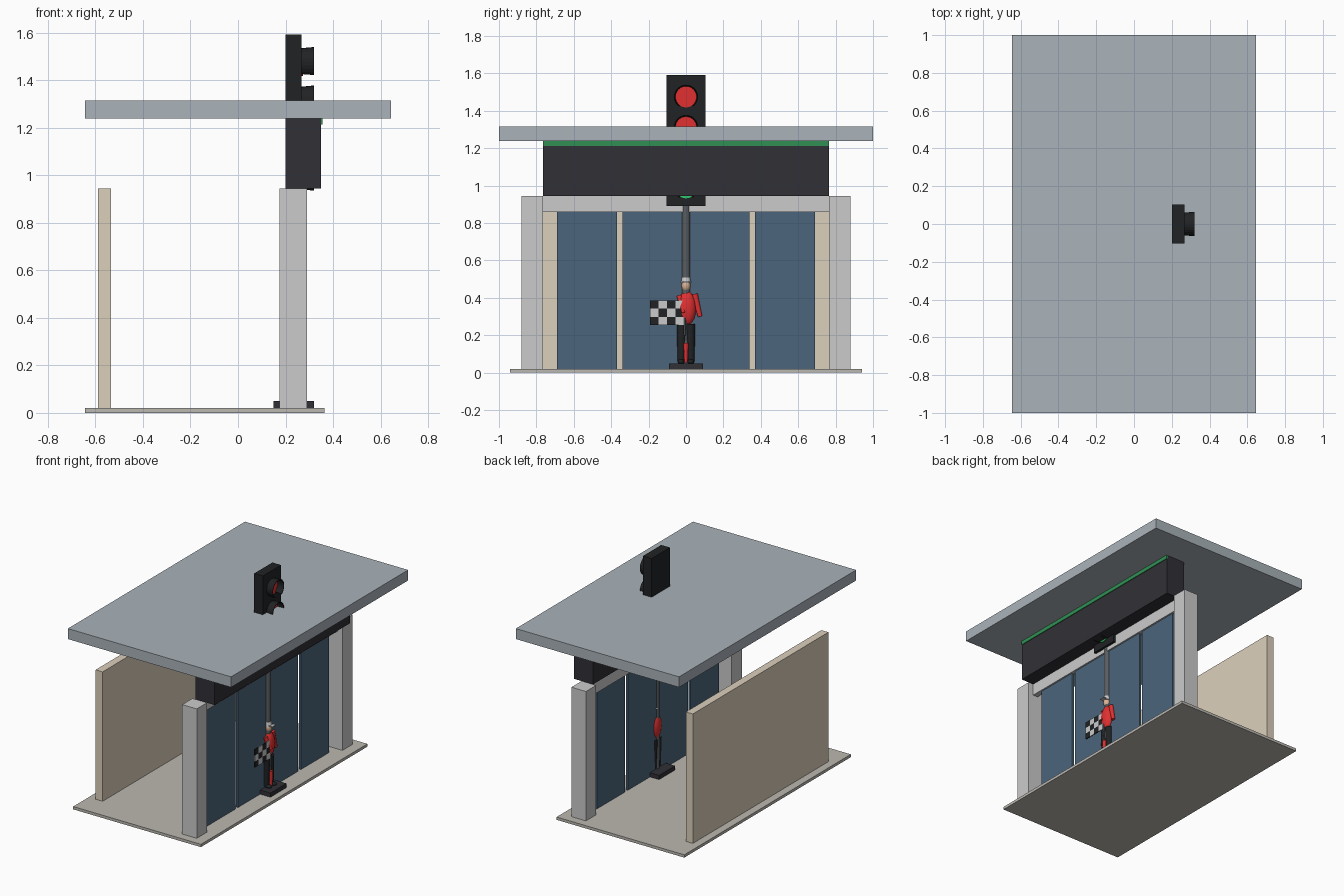
import bpy, bmesh, math
from mathutils import Vector

if "Cube" in bpy.data.objects:
    bpy.data.objects.remove(bpy.data.objects["Cube"])

MATS = {}
COL = dict(roof=(.40, .45, .49), floor=(.5, .48, .44), cream=(.72, .63, .5), concrete=(.65, .65, .63),
           glass=(.07, .13, .2), dark=(.03, .03, .037), black=(.015, .016, .018), green=(.03, .28, .09),
           red=(.75, .03, .03), lamp_green=(.03, .6, .15), steel=(.1, .11, .12), white=(.8, .8, .8),
           skin=(.7, .45, .3), amber=(.8, .4, .03))


def paint(ob, col):
    if col not in MATS:
        MATS[col] = bpy.data.materials.new(col)
        MATS[col].diffuse_color = (*COL[col], 1)
    ob.data.materials.append(MATS[col])
    return ob


def new(name, bm, col):
    me = bpy.data.meshes.new(name)
    bm.to_mesh(me)
    bm.free()
    ob = bpy.data.objects.new(name, me)
    bpy.context.collection.objects.link(ob)
    return paint(ob, col)


def box(name, x, y, z, col):
    bm = bmesh.new()
    bmesh.ops.create_cube(bm, size=1)
    for v in bm.verts:
        v.co = [(a + b) / 2 + c * (b - a) for (a, b), c in zip((x, y, z), v.co)]
    return new(name, bm, col)


def rod(name, a, b, r1, r2, col, n=16):
    a, b = Vector(a), Vector(b)
    bm = bmesh.new()
    bmesh.ops.create_cone(bm, cap_ends=True, segments=n, radius1=r1, radius2=r2, depth=(b - a).length)
    rot = (b - a).to_track_quat('Z', 'Y')
    for v in bm.verts:
        v.co = rot @ v.co + (a + b) / 2
    for f in bm.faces:
        f.smooth = len(f.verts) == 4
    return new(name, bm, col)


def ball(name, c, r, col):
    bm = bmesh.new()
    bmesh.ops.create_uvsphere(bm, u_segments=16, v_segments=10, radius=1)
    for v in bm.verts:
        v.co = [c[i] + v.co[i] * r[i] for i in range(3)]
    for f in bm.faces:
        f.smooth = True
    return new(name, bm, col)


def visor(name, z):
    # flared hood, open at the bottom
    bm = bmesh.new()
    rings = []
    n = 20
    for i in range(n + 1):
        t = math.radians(-55 + 290 * i / n)
        rings.append([bm.verts.new((x, r * math.cos(t), z + r * math.sin(t)))
                      for x, r in ((.268, .06), (.32, .065), (.32, .061), (.268, .056))])
    for p, q in zip(rings, rings[1:]):
        for k in range(4):
            bm.faces.new((p[k], q[k], q[(k + 1) % 4], p[(k + 1) % 4]))
    bm.faces.new(rings[0])
    bm.faces.new(rings[-1][::-1])
    bmesh.ops.recalc_face_normals(bm, faces=bm.faces)
    new(name, bm, 'black')


# building shell
box('floor_slab', (-.645, .365), (-.94, .94), (0, .02), 'floor')
box('roof_slab', (-.645, .645), (-1, 1), (1.24, 1.315), 'roof')
box('back_wall', (-.59, -.535), (-.765, .765), (.02, .945), 'cream')
for s, side in ((-1, 'left'), (1, 'right')):
    box(side + '_pillar', (.175, .29), sorted((s * .765, s * .88)), (.02, .945), 'concrete')
    box(side + '_glass_panel', (.222, .238), sorted((s * .37, s * .69)), (.02, .86), 'glass')
box('middle_glass_panel', (.222, .238), (-.34, .34), (.02, .86), 'glass')
box('lintel', (.21, .25), (-.765, .765), (.86, .945), 'concrete')
box('fascia', (.2, .35), (-.765, .765), (.945, 1.24), 'dark')
box('fascia_stripe', (.34, .355), (-.765, .765), (1.213, 1.24), 'green')

# signal light on its pole
box('pole_base', (.15, .32), (-.09, .09), (.02, .05), 'dark')
rod('signal_pole', (.235, 0, .05), (.235, 0, .89), .022, .022, 'steel')
box('signal_housing', (.2, .268), (-.103, .103), (.89, 1.592), 'black')
for i, c in enumerate(('red', 'red', 'amber', 'lamp_green')):
    z = 1.475 - .162 * i
    rod(f'lamp_{i}', (.265, 0, z), (.273, 0, z), .057, .057, c, 24)
    visor(f'lamp_hood_{i}', z)

# standing flag waver
for s, side in ((-1, 'left'), (1, 'right')):
    rod(side + '_leg', (.24, s * .026, .06), (.24, s * .022, .26), .02, .026, 'black')
    ball(side + '_shoe', (.252, s * .026, .058), (.033, .018, .014), 'black')
ball('torso', (.24, .004, .345), (.036, .05, .092), 'red')
rod('right_arm', (.24, .046, .42), (.245, .075, .3), .017, .012, 'red', 12)
rod('left_arm', (.24, -.035, .41), (.268, -.012, .32), .016, .011, 'red', 12)
ball('head', (.24, 0, .465), (.025, .024, .033), 'skin')
rod('cap', (.24, 0, .48), (.24, 0, .51), .027, .022, 'white')
box('cap_peak', (.25, .285), (-.02, .02), (.482, .487), 'white')
rod('flag_stick', (.264, -.006, .2), (.264, -.006, .395), .005, .005, 'steel', 8)
rod('furled_flag', (.262, 0, .16), (.262, 0, .055), .014, .009, 'red', 10)

# chequered flag
for c in range(4):
    for r in range(3):
        y, z = -.192 + .045 * c, .385 - .043 * r
        box(f'flag_square_{c}_{r}', (.261, .267), (y, y + .045), (z - .043, z),
            'white' if (c + r) % 2 else 'black')

for m in bpy.data.materials:
    if m.users and not m.is_grease_pencil:
        m.use_nodes = True
        m.node_tree.nodes["Principled BSDF"].inputs["Base Color"].default_value = m.diffuse_color
